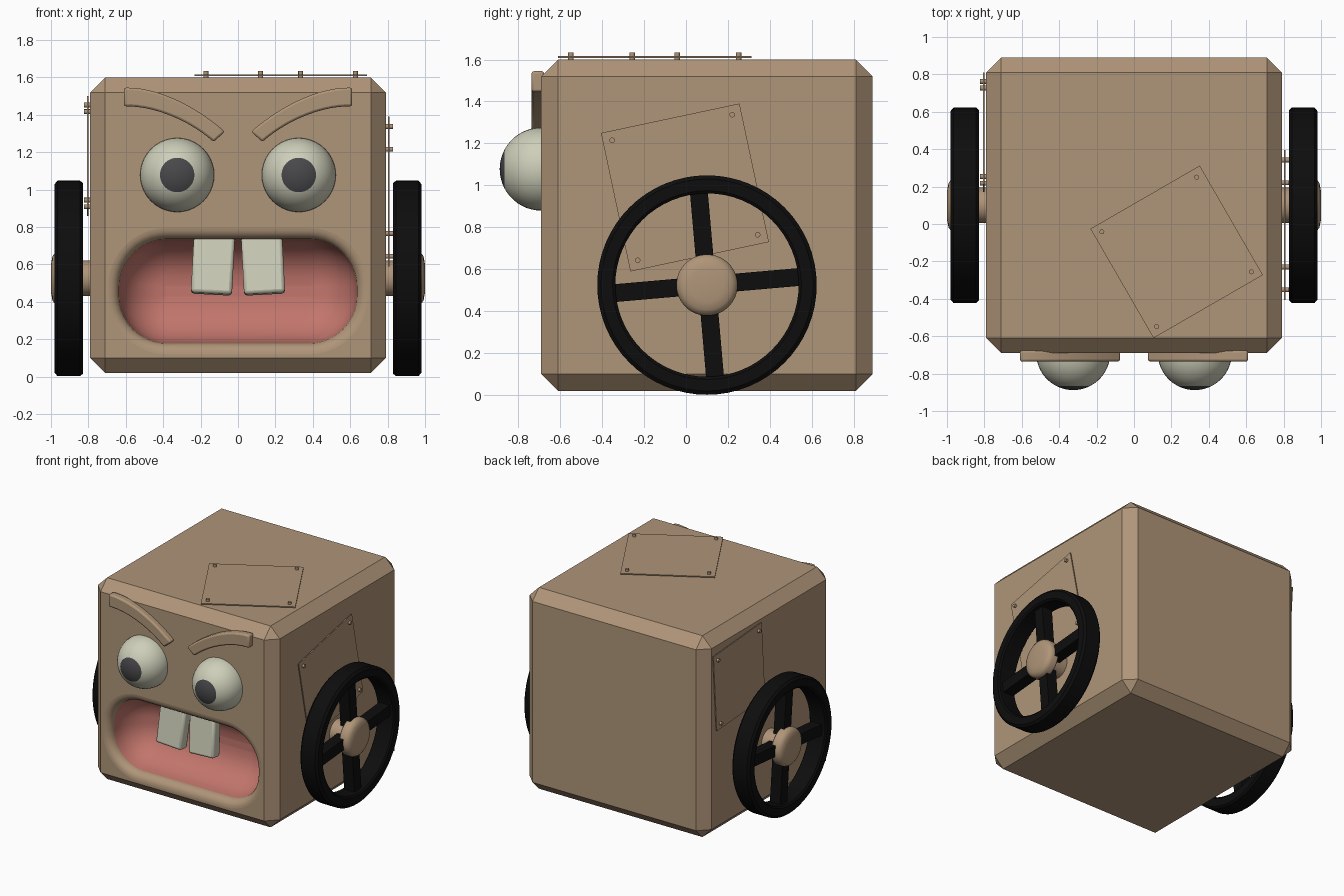
import bpy, bmesh, math
from mathutils import Matrix, Vector
from mathutils.geometry import interpolate_bezier

cube = bpy.data.objects.get("Cube")
if cube:
    bpy.data.objects.remove(cube, do_unlink=True)


def material(name, r, g, b):
    m = bpy.data.materials.new(name)
    m.use_nodes = True
    m.diffuse_color = (r, g, b, 1)
    bsdf = m.node_tree.nodes["Principled BSDF"]
    bsdf.inputs["Base Color"].default_value = (r, g, b, 1)
    bsdf.inputs["Roughness"].default_value = 0.8
    return m


TAN = material("tan", 0.43, 0.30, 0.19)
BLACK = material("tyre black", 0.004, 0.004, 0.004)
IVORY = material("ivory", 0.62, 0.62, 0.49)
GREY = material("pupil grey", 0.065, 0.065, 0.07)
PINK = material("mouth pink", 0.54, 0.18, 0.15)


def finish(bm, name, mats, bevel=0, mirror=False, smooth=True):
    """Turn a bmesh into an object with optional bevel and left/right mirror."""
    bmesh.ops.recalc_face_normals(bm, faces=bm.faces[:])
    me = bpy.data.meshes.new(name)
    bm.to_mesh(me)
    bm.free()
    for m in mats:
        me.materials.append(m)
    ob = bpy.data.objects.new(name, me)
    bpy.context.collection.objects.link(ob)
    if smooth:
        bpy.ops.object.select_all(action='DESELECT')
        ob.select_set(True)
        bpy.context.view_layer.objects.active = ob
        bpy.ops.object.shade_smooth_by_angle(angle=math.radians(35))
    if bevel:
        b = ob.modifiers.new("Bevel", 'BEVEL')
        b.width, b.segments, b.limit_method = bevel, 2, 'ANGLE'
        b.angle_limit = math.radians(40)
    if mirror:
        ob.modifiers.new("Mirror", 'MIRROR')
    return ob


def box(bm, size, matrix):
    bmesh.ops.create_cube(bm, size=1, matrix=matrix @ Matrix.Diagonal((*size, 1)))


def lathe(name, profile, mat, closed):
    """Spin (x, radius) points around the wheel axle."""
    bm = bmesh.new()
    vs = [bm.verts.new((x, AXLE.y, AXLE.z + r)) for x, r in profile]
    for a, b in zip(vs, vs[1:] + (vs[:1] if closed else [])):
        bm.edges.new((a, b))
    bmesh.ops.spin(bm, geom=bm.verts[:] + bm.edges[:], cent=AXLE, axis=(1, 0, 0),
                   angle=math.tau, steps=64, use_merge=True)
    bmesh.ops.remove_doubles(bm, verts=bm.verts[:], dist=1e-5)
    return finish(bm, name, [mat], mirror=True)


# Body: chamfered cube whose front opens into a rounded mouth
FRONT = -0.69
bm = bmesh.new()
box(bm, (1.58, 1.58, 1.58), Matrix.Translation((0, 0.10, 0.81)))
bmesh.ops.bevel(bm, geom=bm.edges[:], offset=0.08, segments=1, affect='EDGES')
front = min(bm.faces, key=lambda f: f.calc_center_median().y)
border = list(front.edges)
bmesh.ops.delete(bm, geom=[front], context='FACES_ONLY')


def mouth_ring(inset, depth):
    """Rounded rectangle of vertices, inset from the mouth outline."""
    r, w, h = 0.255 - inset, 0.635 - inset, 0.278 - inset
    ring = []
    for q, (sx, sz) in enumerate(((1, 1), (-1, 1), (-1, -1), (1, -1))):
        for i in range(11):
            a = math.pi / 2 * (q + i / 10)
            ring.append(bm.verts.new((sx * (w - r) + r * math.cos(a), FRONT + depth,
                                      0.457 + sz * (h - r) + r * math.sin(a))))
    return ring


LIP, DEEP, STEPS = 0.06, 0.25, 8
rows = []
for i in range(7):
    a = math.pi / 2 * i / 6
    rows.append((-LIP * (1 - math.sin(a)), LIP * (1 - math.cos(a))))
for i in range(1, STEPS + 1):
    a = math.pi / 2 * i / STEPS
    rows.append((DEEP * (1 - math.cos(a)), LIP + 0.26 * math.sin(a)))
rings = [mouth_ring(*row) for row in rows]
for k, (a, b) in enumerate(zip(rings, rings[1:])):
    for i in range(len(a)):
        j = (i + 1) % len(a)
        f = bm.faces.new((a[i], a[j], b[j], b[i]))
        f.smooth = True
        f.material_index = int(k >= 6)
bm.faces.new(rings[-1]).material_index = 1
rim = [bm.edges.get((rings[0][i - 1], v)) for i, v in enumerate(rings[0])]
bmesh.ops.triangle_fill(bm, edges=border + rim, use_beauty=True, normal=(0, -1, 0))
finish(bm, "body", [TAN, PINK], smooth=False)

# Teeth: a pair hanging from the upper lip, tilted slightly forward
bm = bmesh.new()
box(bm, (0.22, 0.09, 0.36), Matrix.Translation((0.133, -0.602, 0.62))
    @ Matrix.Rotation(math.radians(-3), 4, 'Y') @ Matrix.Rotation(math.radians(-7), 4, 'X'))
finish(bm, "teeth", [IVORY], bevel=0.018, mirror=True)

# Eyes: spheres with the pole facing forward, pupil coloured by angle
EYE = Vector((0.325, FRONT, 1.078))
RINGS = 26
bm = bmesh.new()
bmesh.ops.create_uvsphere(bm, u_segments=40, v_segments=RINGS, radius=0.198,
                          matrix=Matrix.Translation(EYE) @ Matrix.Rotation(math.pi / 2, 4, 'X'))
limit = math.cos(math.pi * 4 / RINGS)
for f in bm.faces:
    toward = (f.calc_center_median() - EYE).normalized()
    f.material_index = int(-toward.y > limit)
finish(bm, "eyes", [IVORY, GREY], mirror=True)

# Eyebrows: angry arched bars
upper = ((0.61, 1.545), (0.42, 1.55), (0.22, 1.44), (0.07, 1.31))
lower = ((0.61, 1.445), (0.45, 1.45), (0.26, 1.37), (0.13, 1.255))


def arc(points):
    p = [Vector((x, FRONT - 0.046, z)) for x, z in points]
    return interpolate_bezier(p[0], p[1], p[2], p[3], 14)


bm = bmesh.new()
top = [bm.verts.new(p) for p in arc(upper)]
low = [bm.verts.new(p) for p in arc(lower)]
strip = [bm.faces.new((top[i], top[i + 1], low[i + 1], low[i])) for i in range(13)]
ext = bmesh.ops.extrude_face_region(bm, geom=strip, use_keep_orig=True)
bmesh.ops.translate(bm, vec=(0, 0.06, 0),
                    verts=[g for g in ext["geom"] if isinstance(g, bmesh.types.BMVert)])
finish(bm, "eyebrows", [TAN], bevel=0.012, mirror=True)

# Wheels: tyre, crossed spokes, axle and rounded hub cap
AXLE = Vector((0, 0.10, 0.525))
lathe("tyres", [(0.83, 0.45), (0.84, 0.437), (0.97, 0.437), (0.98, 0.45),
                (0.98, 0.505), (0.965, 0.523), (0.845, 0.523), (0.83, 0.51)], BLACK, True)
lathe("hubs", [(0.78, 0.095), (0.905, 0.095), (0.905, 0.135), (0.915, 0.146), (0.96, 0.146),
               (0.978, 0.138), (0.992, 0.118), (0.999, 0.08), (1.0, 0)], TAN, False)
bm = bmesh.new()
for angle in (5, 95):
    box(bm, (0.09, 0.9, 0.085), Matrix.Translation(AXLE + Vector((0.9, 0, 0)))
        @ Matrix.Rotation(math.radians(angle), 4, 'X'))
finish(bm, "spokes", [BLACK], mirror=True, smooth=False)


# Riveted patch plates, built flat and then turned onto each face
def patch(name, size, centre, right, up, degrees):
    right, up = Vector(right), Vector(up)
    turn = Matrix((right, up, right.cross(up))).transposed().to_4x4()
    place = Matrix.Translation(centre) @ turn @ Matrix.Rotation(math.radians(degrees), 4, 'Z')
    bm = bmesh.new()
    box(bm, (size, size, 0.008), place @ Matrix.Translation((0, 0, 0.012)))
    edge = size / 2 - 0.045
    for x in (-edge, edge):
        for y in (-edge, edge):
            bmesh.ops.create_cone(bm, cap_ends=True, segments=12, radius1=0.013, radius2=0.013,
                                  depth=0.04, matrix=place @ Matrix.Translation((x, y, 0.014)))
    finish(bm, name, [TAN])


patch("top_patch", 0.675, (0.228, -0.149, 1.6), (1, 0, 0), (0, 1, 0), 30)
patch("left_patch", 0.675, (0.795, -0.005, 0.99), (0, 1, 0), (0, 0, 1), 12)
patch("right_patch", 0.60, (-0.79, 0.49, 1.18), (0, -1, 0), (0, 0, 1), 4)
